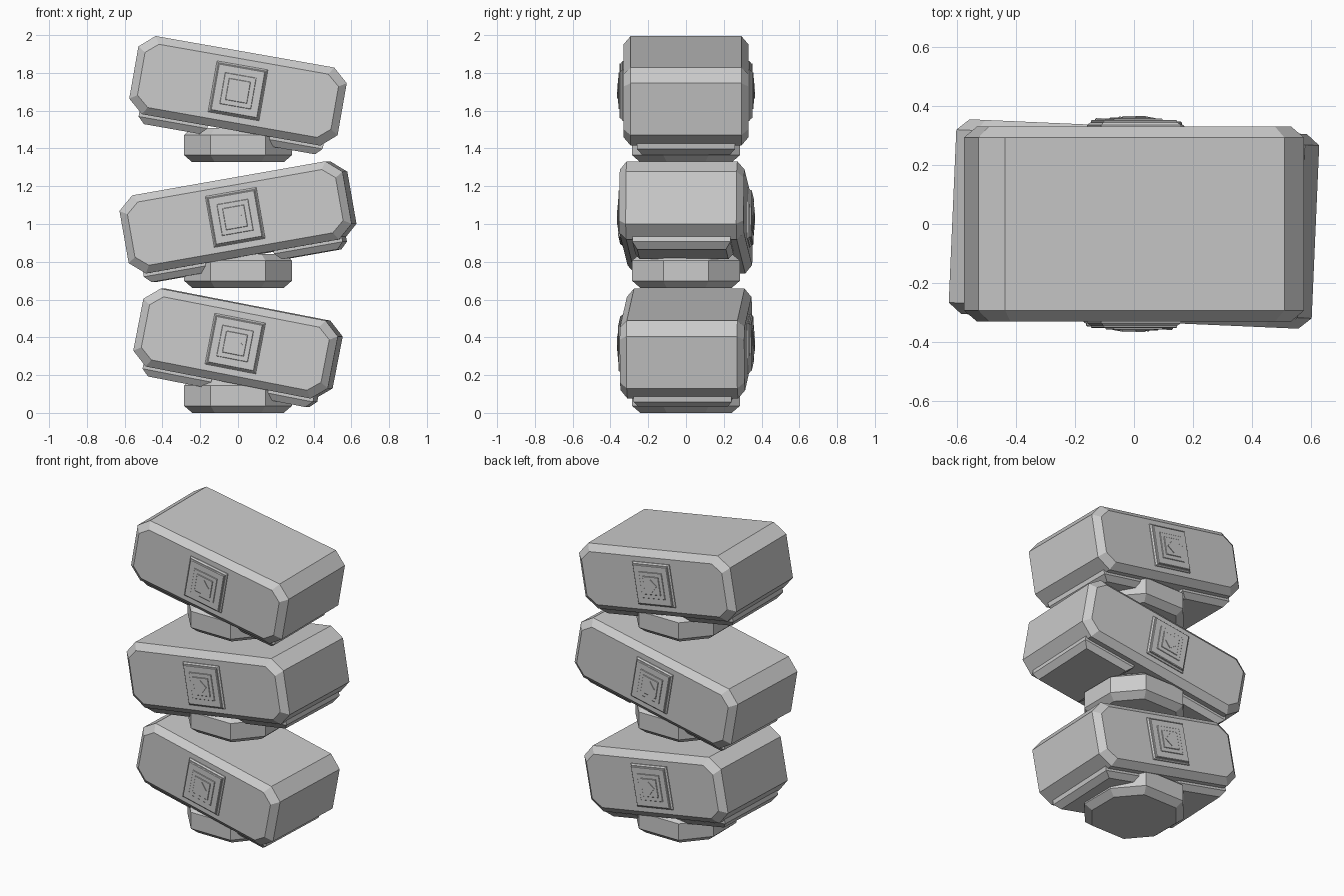
import bpy, bmesh
from math import radians
from mathutils import Matrix, Vector

if "Cube" in bpy.data.objects:
    bpy.data.objects.remove(bpy.data.objects["Cube"], do_unlink=True)

stone = bpy.data.materials.new("grey_stone")
stone.use_nodes = True
stone.diffuse_color = (0.6, 0.6, 0.6, 1)
bsdf = next(n for n in stone.node_tree.nodes if n.type == "BSDF_PRINCIPLED")
bsdf.inputs["Base Color"].default_value = stone.diffuse_color


def loft(name, rings, matrix):
    """Flat-faced solid through matching rings of points, capped at both ends."""
    bm = bmesh.new()
    loops = [[bm.verts.new(p) for p in ring] for ring in rings]
    n = len(loops[0])
    for a, b in zip(loops, loops[1:]):
        for i in range(n):
            j = (i + 1) % n
            bm.faces.new((a[i], a[j], b[j], b[i]))
    bm.faces.new(loops[0][::-1])
    bm.faces.new(loops[-1])
    bmesh.ops.recalc_face_normals(bm, faces=bm.faces)
    mesh = bpy.data.meshes.new(name)
    bm.to_mesh(mesh)
    bm.free()
    mesh.materials.append(stone)
    obj = bpy.data.objects.new(name, mesh)
    obj.matrix_world = matrix
    bpy.context.collection.objects.link(obj)
    return obj


def octagon(hx, hy, cx, cy):
    """Rectangle outline with its corners cut by cx and cy."""
    ax, ay = hx - cx, hy - cy
    return [(hx, -ay), (hx, ay), (ax, hy), (-ax, hy),
            (-hx, ay), (-hx, -ay), (-ax, -hy), (ax, -hy)]


def block(name, half, matrix):
    # Chamfered bar, bevelled on its front and back edges
    outer = octagon(half, 0.21, 0.08, 0.07)
    inner = octagon(half - 0.04, 0.17, 0.065, 0.055)
    sections = [(-0.33, inner), (-0.293, outer), (0.293, outer), (0.33, inner)]
    loft(name, [[(x, y, z) for x, z in s] for y, s in sections], matrix)


def pad(name, x0, x1, matrix):
    # Tapered foot running across the underside
    rings = []
    for z, grow, hy in ((-0.19, 0.035, 0.26), (-0.225, 0.035, 0.26), (-0.26, 0, 0.235)):
        a, b = x0 - grow, x1 + grow
        rings.append([(a, -hy, z), (b, -hy, z), (b, hy, z), (a, hy, z)])
    loft(name, rings, matrix)


def emblem(name, side, matrix):
    # Nested square steps with a small diamond in the middle
    steps = ((0.137, 0.32, 0.343, 0.008), (0.126, 0.34, 0.353, 0.004),
             (0.084, 0.35, 0.357, 0.002), (0.058, 0.355, 0.361, 0.002))
    for i, (h, y0, y1, bevel) in enumerate(steps):
        rings = []
        for y, r in ((y0, h), (y1 - bevel, h), (y1, h - bevel)):
            rings.append([(-r, side * y, -r), (r, side * y, -r),
                          (r, side * y, r), (-r, side * y, r)])
        loft(f"{name}_step_{i + 1}", rings, matrix)
    d = 0.04
    loft(name + "_diamond", [[(d, side * y, 0), (0, side * y, d), (-d, side * y, 0), (0, side * y, -d)]
                             for y in (0.358, 0.365)], matrix)


def peg(name, base):
    # Upright eight-sided peg, bevelled at both ends
    rings = []
    for z, s in ((0, 0.85), (0.037, 1), (0.145, 1), (0.18, 0.85)):
        rings.append([(x * s, y * s, z) for x, y in octagon(0.285, 0.285, 0.14, 0.165)])
    loft(name, rings, Matrix.Translation((0, 0, base)))


# Level: name, half length, centre height, tilt, yaw, peg base
levels = (("lower", 0.525, 0.367, 11, -2.5, 0.0),
          ("middle", 0.6, 1.035, -10, -2.5, 0.662),
          ("upper", 0.56, 1.705, 10, 0, 1.327))

for name, half, height, tilt, yaw, base in levels:
    m = (Matrix.Translation(Vector((0, 0, height)))
         @ Matrix.Rotation(radians(yaw), 4, "Z")
         @ Matrix.Rotation(radians(tilt), 4, "Y"))
    block(name + "_block", half, m)
    pad(name + "_left_pad", half - 0.4, half - 0.1, m)
    pad(name + "_right_pad", 0.1 - half, 0.4 - half, m)
    emblem(name + "_front_emblem", -1, m)
    emblem(name + "_back_emblem", 1, m)
    peg(name + "_peg", base)
